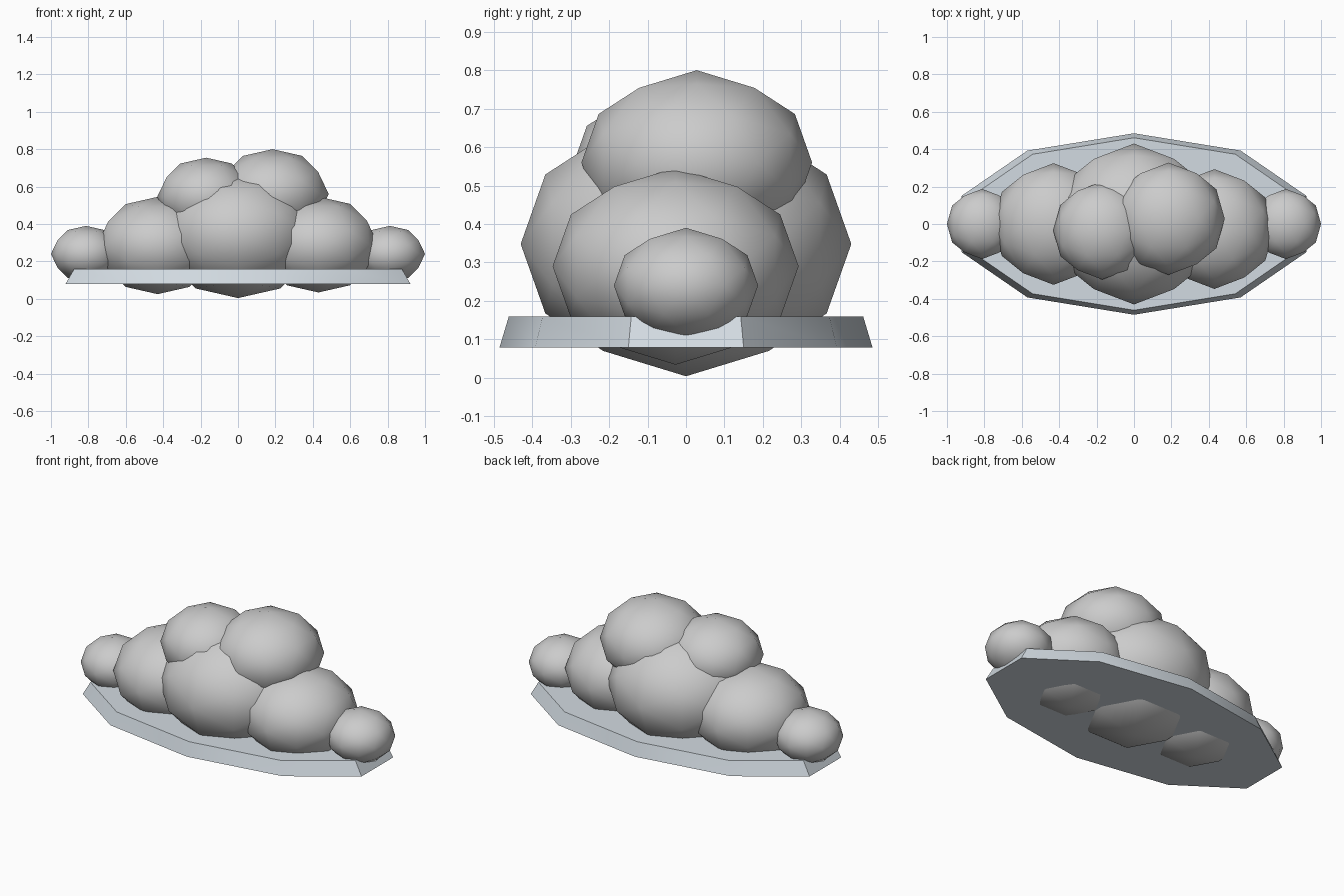
import bpy, math

if "Cube" in bpy.data.objects:
    bpy.data.objects.remove(bpy.data.objects["Cube"])

FLAT = 0.8  # puffs are squashed vertically


def puff(name, x, y, z, r):
    """Low-poly smooth ball, tipped so an edge midpoint points straight up."""
    bpy.ops.mesh.primitive_ico_sphere_add(
        subdivisions=2, radius=1, rotation=(0, -math.radians(31.717), 0))
    ob = bpy.context.object
    ob.name = name
    bpy.ops.object.transform_apply(location=False, rotation=True, scale=False)
    ob.location = (x, y, z)
    ob.scale = (r, r, r * FLAT)
    bpy.ops.object.shade_smooth()
    return ob


# Cloud puffs
puff("center_puff", 0, 0, 0.348, 0.43)
puff("left_puff", -0.43, 0.0, 0.285, 0.325)
puff("right_puff", 0.43, -0.027, 0.29, 0.32)
puff("upper_left_puff", -0.17, -0.035, 0.545, 0.262)
puff("upper_right_puff", 0.185, 0.028, 0.56, 0.3)
for side, label in ((-1, "left"), (1, "right")):
    puff(label + "_end_puff", side * 0.8125, 0, 0.24, 0.1875)

# Ten-sided tapered base slab
bpy.ops.mesh.primitive_cone_add(vertices=10, radius1=0.97, radius2=0.922,
                                depth=0.08, location=(0, 0, 0.119))
base = bpy.context.object
base.name = "base_slab"
base.scale = (1, 0.5, 1)
bpy.ops.object.transform_apply(location=False, rotation=False, scale=True)
bpy.ops.object.shade_smooth_by_angle(angle=math.radians(40))
mat = bpy.data.materials.new("blue_grey")
mat.diffuse_color = (0.65, 0.71, 0.76, 1)
mat.use_nodes = True
mat.node_tree.nodes["Principled BSDF"].inputs["Base Color"].default_value = mat.diffuse_color
base.data.materials.append(mat)
